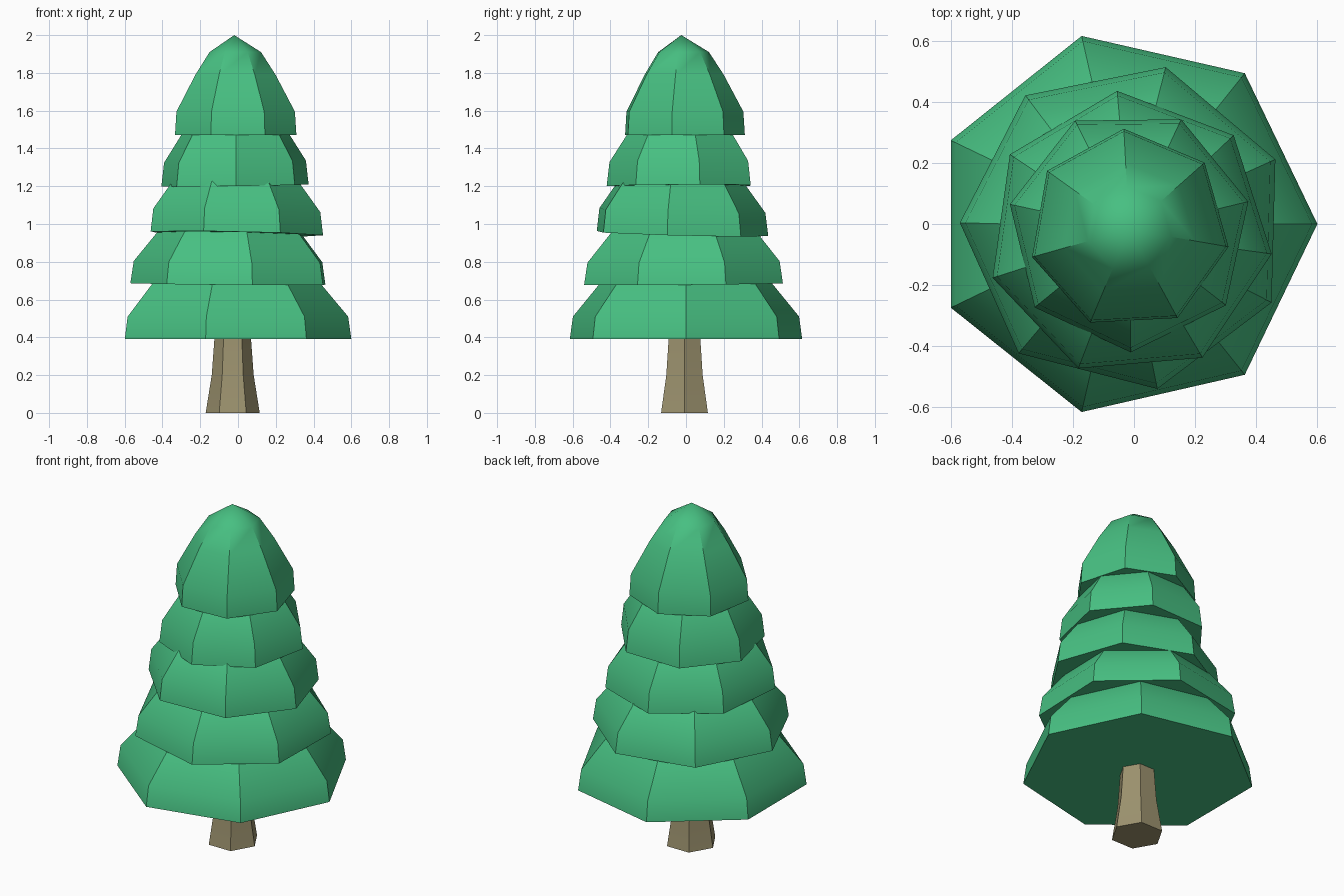
import bpy, bmesh
from math import sin, cos, radians, pi

if "Cube" in bpy.data.objects:
    bpy.data.objects.remove(bpy.data.objects["Cube"])


def material(name, rgb):
    m = bpy.data.materials.new(name)
    m.diffuse_color = (*rgb, 1)
    m.use_nodes = True
    m.node_tree.nodes["Principled BSDF"].inputs["Base Color"].default_value = m.diffuse_color
    return m


green = material("leaf green", (0.063, 0.525, 0.222))
brown = material("bark brown", (0.335, 0.290, 0.158))


def lathe(name, mat, sides, phase, centre, profile, tilt=(0, 0), apex=None):
    """Stack of polygon rings (radius, z), smooth down each side, sharp at the ridges."""
    bm = bmesh.new()
    rings = []
    for r, z in profile:
        ring = []
        for i in range(sides):
            a = radians(phase) + 2 * pi * i / sides
            x, y = r * cos(a), r * sin(a)
            ring.append(bm.verts.new((centre[0] + x, centre[1] + y,
                                      z + tilt[0] * x + tilt[1] * y)))
        rings.append(ring)
    caps = [bm.faces.new(rings[0][::-1])]
    tip = bm.verts.new(apex) if apex else None
    if not tip:
        caps.append(bm.faces.new(rings[-1]))
    for i in range(sides):
        j = (i + 1) % sides
        for low, high in zip(rings, rings[1:]):
            bm.faces.new((low[i], low[j], high[j], high[i]))
        if tip:
            bm.faces.new((rings[-1][i], rings[-1][j], tip))
    for f in bm.faces:
        f.smooth = True
    # sharp ridges and cap borders
    for ring_a, ring_b in zip(rings, rings[1:]):
        for va, vb in zip(ring_a, ring_b):
            bm.edges.get((va, vb)).smooth = False
    for f in caps:
        f.smooth = False
        for e in f.edges:
            e.smooth = False
    mesh = bpy.data.meshes.new(name)
    bm.to_mesh(mesh)
    bm.free()
    mesh.materials.append(mat)
    bpy.context.collection.objects.link(bpy.data.objects.new(name, mesh))


# Flared six-sided trunk
lathe("trunk", brown, 6, 0, (-0.028, -0.008),
      [(0.143, 0), (0.111, 0.2), (0.097, 0.39), (0.09, 0.5)])

# Seven-sided skirts of foliage, each twisted, slightly shifted and tilted
lathe("foliage_tier_1", green, 7, 0, (-0.031, 0),
      [(0.631, 0.39), (0.614, 0.51), (0.455, 0.70), (0.34, 0.82)])
lathe("foliage_tier_2", green, 7, 178.5, (-0.03, -0.01),
      [(0.54, 0.682), (0.522, 0.80), (0.40, 0.95), (0.29, 1.06)], (-0.008, 0.008))
lathe("foliage_tier_3", green, 7, 94.9, (-0.015, -0.033),
      [(0.47, 0.948), (0.455, 1.07), (0.36, 1.20), (0.27, 1.32)], (-0.02, -0.027))
lathe("foliage_tier_4", green, 7, 13.5, (-0.015, -0.02),
      [(0.40, 1.203), (0.385, 1.33), (0.295, 1.47), (0.21, 1.59)], (0.015, 0.005))
lathe("foliage_top", green, 7, 93, (-0.016, -0.018),
      [(0.33, 1.472), (0.322, 1.595), (0.218, 1.79), (0.14, 1.91)],
      apex=(-0.02, -0.025, 2.0))
